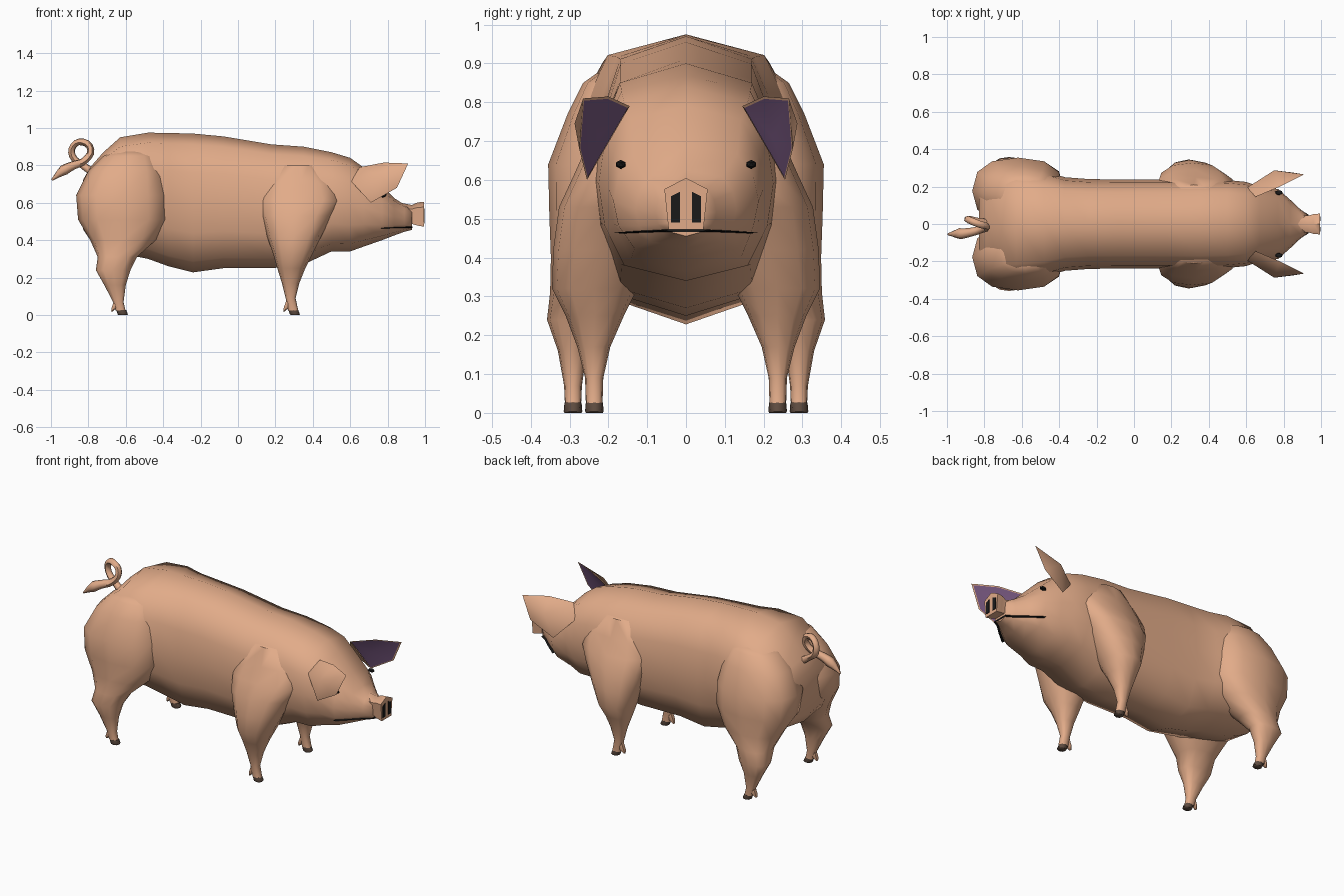
import bpy, bmesh, math
from mathutils import Vector

if "Cube" in bpy.data.objects:
    bpy.data.objects.remove(bpy.data.objects["Cube"])


def material(name, rgb):
    m = bpy.data.materials.new(name)
    m.diffuse_color = (*rgb, 1)
    m.use_nodes = True
    m.node_tree.nodes["Principled BSDF"].inputs["Base Color"].default_value = m.diffuse_color
    return m


SKIN = material("skin", (0.76, 0.41, 0.25))
DARK = material("dark", (0.01, 0.01, 0.01))
HOOF = material("hoof", (0.11, 0.07, 0.05))
INNER = material("ear_inside", (0.19, 0.10, 0.22))


def finish(name, bm, mats, mirror=False, angle=40):
    me = bpy.data.meshes.new(name)
    bm.to_mesh(me)
    bm.free()
    ob = bpy.data.objects.new(name, me)
    bpy.context.collection.objects.link(ob)
    for m in mats:
        me.materials.append(m)
    if mirror:
        mod = ob.modifiers.new("mirror", 'MIRROR')
        mod.use_axis = (False, True, False)
        mod.use_mirror_merge = False
    bpy.ops.object.select_all(action='DESELECT')
    ob.select_set(True)
    bpy.context.view_layer.objects.active = ob
    bpy.ops.object.shade_smooth_by_angle(angle=math.radians(angle))
    return ob


def loft(name, axis, rings, mat, n=12, power=(.82, .82), mirror=False, angle=60):
    """Skin rounded sections (t, a0, a1, b0, b1) along the x or z axis."""
    bm = bmesh.new()
    loops = []
    for t, a0, a1, b0, b1 in rings:
        loop = []
        for i in range(n):
            ang = 2 * math.pi * i / n + math.pi / 2
            c, s = round(math.cos(ang), 6), round(math.sin(ang), 6)
            a = (a0 + a1) / 2 + (a1 - a0) / 2 * math.copysign(abs(c) ** power[0], c)
            b = (b0 + b1) / 2 + (b1 - b0) / 2 * math.copysign(abs(s) ** power[1], s)
            loop.append(bm.verts.new((t, a, b) if axis == 'x' else (a, b, t)))
        loops.append(loop)
    for l0, l1 in zip(loops, loops[1:]):
        for i in range(n):
            j = (i + 1) % n
            bm.faces.new((l0[i], l0[j], l1[j], l1[i]))
    bm.faces.new(loops[0])
    bm.faces.new(loops[-1])
    bmesh.ops.recalc_face_normals(bm, faces=bm.faces)
    return finish(name, bm, [mat], mirror, angle)


def sym(rings):
    """(x, z bottom, z top, half width) to full ring."""
    return [(x, -w, w, z0, z1) for x, z0, z1, w in rings]


# Trunk, neck and head in one skin, with a pitched back
loft("body", 'x', sym([
    (-.83, .46, .72, .19), (-.79, .40, .79, .27), (-.72, .36, .87, .30),
    (-.63, .33, .95, .305), (-.48, .30, .975, .285), (-.37, .26, .973, .25),
    (-.24, .228, .97, .24), (-.08, .25, .955, .238), (.18, .25, .912, .238),
    (.35, .27, .90, .24), (.50, .34, .87, .235), (.60, .34, .84, .225),
    (.67, .365, .79, .20), (.77, .40, .69, .187), (.835, .425, .625, .13),
    (.89, .445, .59, .078), (.93, .455, .575, .05)]), SKIN, power=(.5, 1.2))

# Snout with a five-sided disc
loft("snout", 'x', sym([
    (.87, .48, .60, .055), (.93, .482, .588, .045), (.96, .472, .602, .054),
    (.995, .466, .605, .057)]), SKIN, n=5, power=(.45, .45), angle=50)

# Nostrils
bm = bmesh.new()
geo = bmesh.ops.create_cube(bm, size=1)
bmesh.ops.scale(bm, verts=geo['verts'], vec=(.02, .024, .08))
bmesh.ops.translate(bm, verts=geo['verts'], vec=(.988, .027, .53))
for v in bm.verts:
    if v.co.z > .53 and v.co.y > .027:
        v.co.z -= .012
finish("nostrils", bm, [DARK], True)

# Mouth slit
loft("mouth", 'x', sym([
    (.765, .461, .467, .184), (.835, .463, .471, .127), (.89, .465, .473, .077),
    (.933, .466, .474, .05)]), DARK, power=(.5, 1))

# Eyes
bm = bmesh.new()
bmesh.ops.create_icosphere(bm, subdivisions=1, radius=1)
bmesh.ops.scale(bm, verts=bm.verts, vec=(.022, .014, .012))
bmesh.ops.translate(bm, verts=bm.verts, vec=(.775, .168, .64))
finish("eyes", bm, [DARK], True)

# Ears: outer shell plus a hollow coloured inside
bm = bmesh.new()
rim = [bm.verts.new(p) for p in (
    (.65, .145, .79), (.78, .20, .815), (.91, .265, .81), (.85, .275, .68), (.71, .255, .60))]
root = bm.verts.new((.605, .195, .715))
bulge = bm.verts.new((.75, .287, .745))
pit = bm.verts.new((.72, .225, .71))
outer = [root] + rim
for i in range(6):
    bm.faces.new((outer[i], outer[(i + 1) % 6], bulge))
for i in range(5):
    p, q = rim[i].co.lerp(pit.co, .06), rim[(i + 1) % 5].co.lerp(pit.co, .06)
    a, b = bm.verts.new(p), bm.verts.new(q)
    f = bm.faces.new((a, pit, b))
    f.material_index = 1
    if i < 4:
        bm.faces.new((rim[i], a, b, rim[i + 1]))
bm.faces.new((root, rim[4], rim[0]))
bmesh.ops.remove_doubles(bm, verts=bm.verts, dist=.0005)
bmesh.ops.recalc_face_normals(bm, faces=bm.faces)
finish("ears", bm, [SKIN, INNER], True, 75)

# Rear legs with haunches
loft("rear_legs", 'z', [
    (.875, -.66, -.50, .05, .23), (.85, -.72, -.44, .05, .265), (.77, -.80, -.40, .02, .305),
    (.64, -.865, -.375, .0, .355), (.51, -.855, -.375, .03, .352), (.40, -.79, -.44, .10, .348),
    (.31, -.75, -.54, .17, .35), (.24, -.76, -.575, .23, .358), (.16, -.715, -.60, .255, .33),
    (.07, -.668, -.612, .268, .314), (.025, -.655, -.602, .270, .312)],
    SKIN, mirror=True)

# Front legs with shoulders
loft("front_legs", 'z', [
    (.80, .22, .42, .06, .21), (.70, .14, .52, .06, .25), (.61, .11, .55, .06, .29),
    (.53, .125, .50, .08, .327), (.42, .155, .445, .09, .342),
    (.32, .19, .395, .125, .345), (.25, .21, .36, .16, .31), (.17, .235, .328, .195, .28),
    (.09, .255, .308, .213, .26), (.025, .268, .322, .215, .258)],
    SKIN, mirror=True)

# Hooves and dewclaws
for name, x, y in (("rear", -.623, .291), ("front", .297, .236)):
    loft(name + "_hooves", 'z', [
        (.027, x - .028, x + .025, y - .022, y + .022),
        (.004, x - .02, x + .034, y - .024, y + .024),
        (0, x - .016, x + .03, y - .022, y + .022)], HOOF, n=8, mirror=True)
    loft(name + "_dewclaws", 'z', [
        (.08, x - .04, x - .005, y - .018, y + .018),
        (.04, x - .054, x - .02, y - .018, y + .018),
        (.02, x - .056, x - .046, y - .008, y + .008)], SKIN, n=6, mirror=True)

# Curly tail: a tapered tube along a looped path
path = [(-.77, 0, .76, 1.2), (-.83, .012, .80, 1.0), (-.885, .025, .85, .95),
        (-.88, .02, .905, .95), (-.83, .0, .925, .95), (-.787, -.015, .885, .95),
        (-.82, -.03, .825, 1.0), (-.88, -.045, .80, 1.2), (-.93, -.052, .775, 1.5),
        (-.995, -.055, .722, .25)]
cu = bpy.data.curves.new("tail", 'CURVE')
cu.dimensions = '3D'
cu.bevel_depth = .02
cu.bevel_resolution = 1
cu.resolution_u = 3
cu.use_fill_caps = True
sp = cu.splines.new('BEZIER')
sp.bezier_points.add(len(path) - 1)
for bp, (x, y, z, r) in zip(sp.bezier_points, path):
    bp.co = Vector((x, y, z))
    bp.radius = r
    bp.handle_left_type = bp.handle_right_type = 'AUTO'
cu.materials.append(SKIN)
tail = bpy.data.objects.new("tail", cu)
bpy.context.collection.objects.link(tail)
bpy.ops.object.select_all(action='DESELECT')
tail.select_set(True)
bpy.context.view_layer.objects.active = tail
bpy.ops.object.convert(target='MESH')
bpy.ops.object.shade_smooth_by_angle(angle=math.radians(60))
